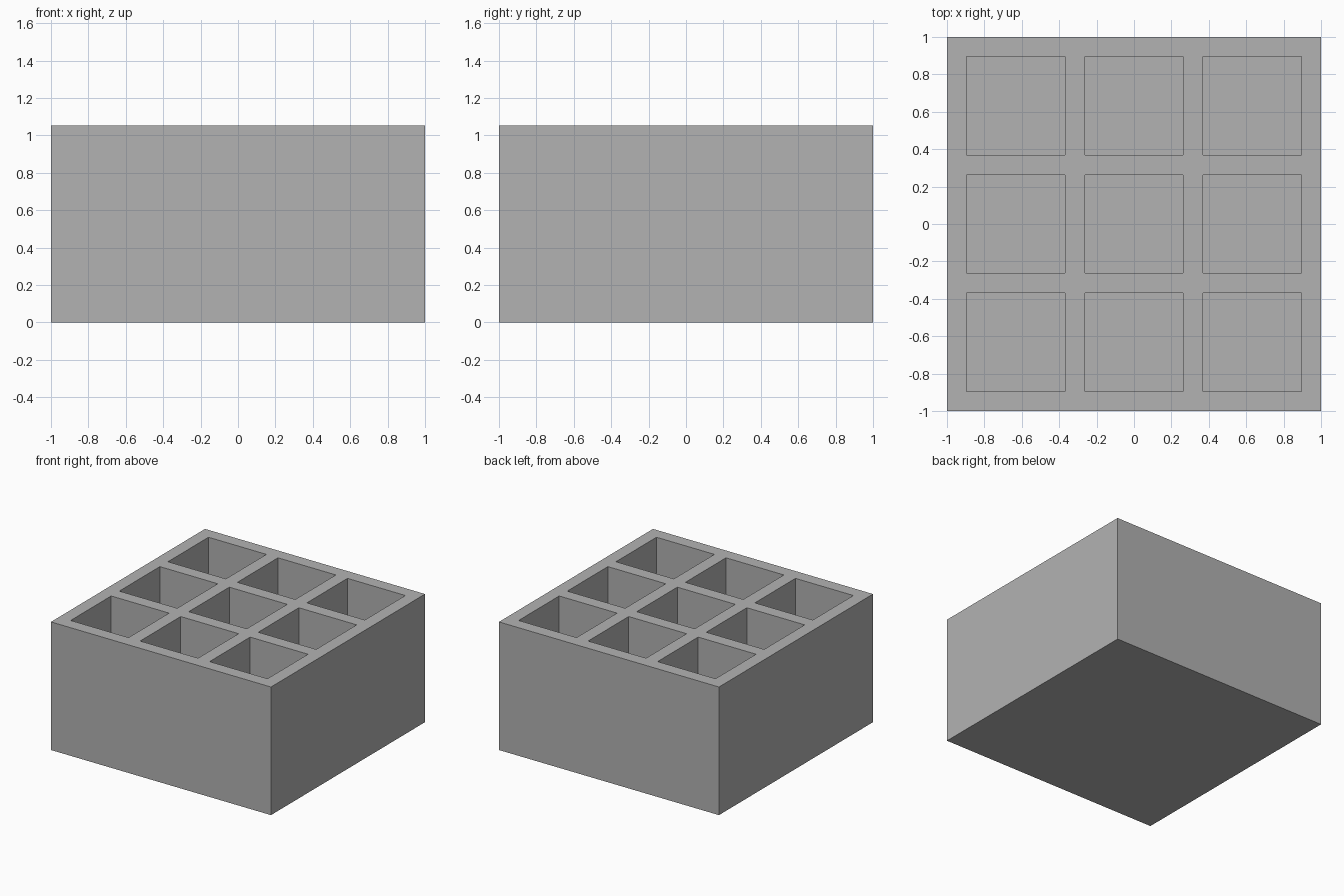
import bpy
import bmesh
from mathutils import Matrix, Vector

default_cube = bpy.data.objects.get("Cube")
if default_cube:
    bpy.data.objects.remove(default_cube, do_unlink=True)

UNIT = 2 / 19            # wall thickness
CELL = 5 * UNIT          # pocket width
HEIGHT = 10 * UNIT
FLOOR = UNIT

# Single plain grey
grey = bpy.data.materials.new("plain_grey")
grey.use_nodes = True
grey.diffuse_color = (0.448, 0.448, 0.448, 1)
grey.node_tree.nodes["Principled BSDF"].inputs["Base Color"].default_value = grey.diffuse_color

# Solid block standing on the ground
bm = bmesh.new()
bmesh.ops.create_cube(
    bm, size=1,
    matrix=Matrix.Translation((0, 0, HEIGHT / 2)) @ Matrix.Diagonal((2, 2, HEIGHT, 1)))


def top_faces():
    return [f for f in bm.faces if f.normal.z > 0.9]


# Score the top along both edges of every wall
bm.normal_update()
for axis in (Vector((1, 0, 0)), Vector((0, 1, 0))):
    for i in range(3):
        start = -1 + UNIT + i * (CELL + UNIT)
        for position in (start, start + CELL):
            faces = top_faces()
            edges = {e for f in faces for e in f.edges}
            verts = {v for f in faces for v in f.verts}
            bmesh.ops.bisect_plane(
                bm, geom=faces + list(edges) + list(verts),
                plane_co=axis * position, plane_no=axis)
            bm.normal_update()

# Sink the nine large squares into open pockets
pockets = [f for f in top_faces() if f.calc_area() > (4 * UNIT) ** 2]
sunk = bmesh.ops.extrude_discrete_faces(bm, faces=pockets)["faces"]
for face in sunk:
    bmesh.ops.translate(bm, verts=face.verts, vec=(0, 0, FLOOR - HEIGHT))
bmesh.ops.recalc_face_normals(bm, faces=bm.faces)

mesh = bpy.data.meshes.new("compartment_box")
bm.to_mesh(mesh)
bm.free()
mesh.materials.append(grey)
box = bpy.data.objects.new("compartment_box", mesh)
bpy.context.collection.objects.link(box)
